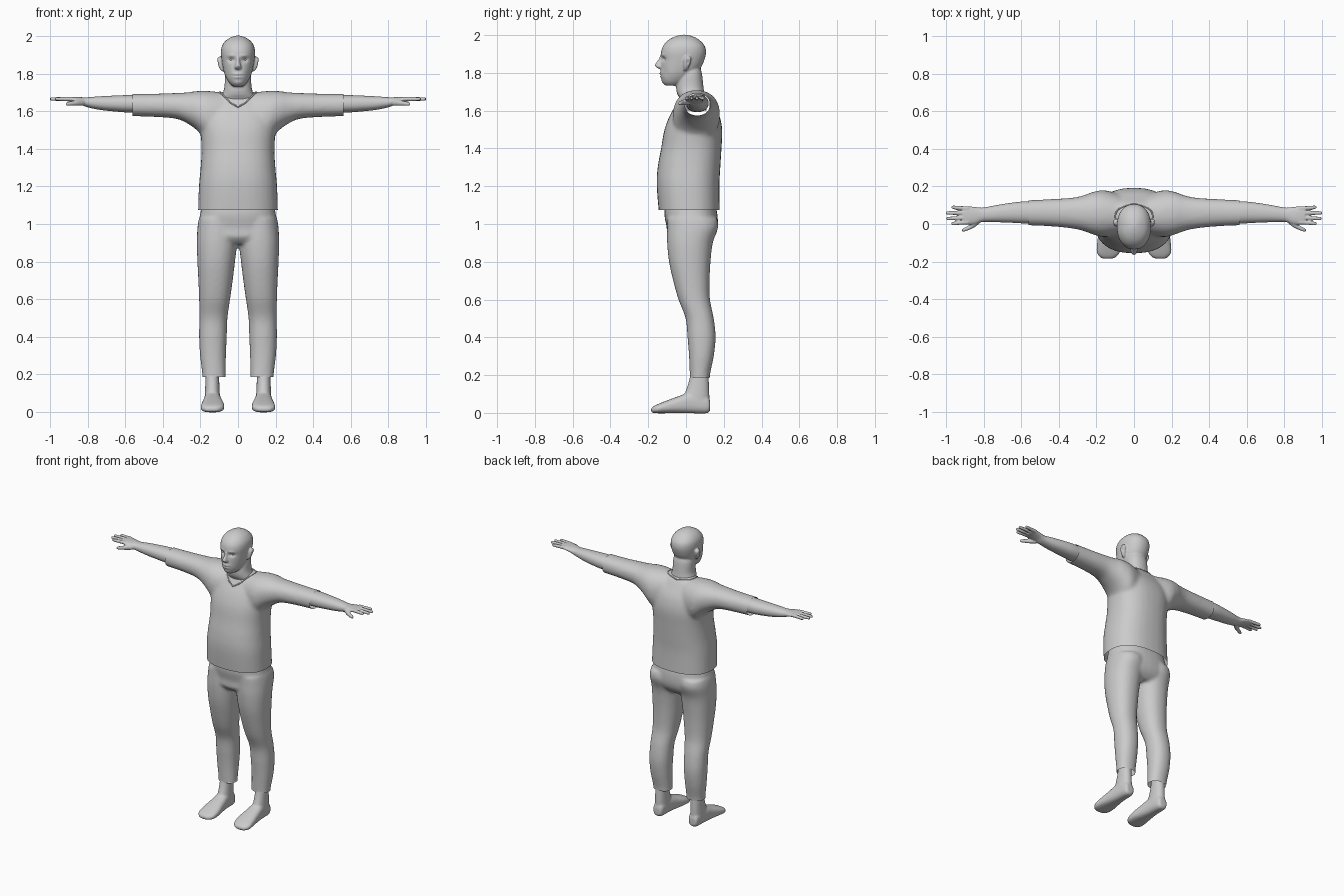
import bpy, bmesh
from math import sin, cos, pi, exp, copysign
from mathutils import Vector
from mathutils.bvhtree import BVHTree

# which coordinates a ring's (position, a, b) map to
ORDER = {'X': (0, 1, 2), 'Y': (1, 0, 2), 'Z': (2, 0, 1)}


def catmull(rows, steps=4):
    """Smoothly interpolate a list of number tuples."""
    out = []
    for i in range(len(rows) - 1):
        p = [rows[max(0, min(len(rows) - 1, i + k))] for k in (-1, 0, 1, 2)]
        for s in range(steps):
            t = s / steps
            out.append([0.5 * (2 * b + (c - a) * t + (2 * a - 5 * b + 4 * c - d) * t * t
                               + (3 * b - a - 3 * c + d) * t ** 3) for a, b, c, d in zip(*p)])
    return out + [list(rows[-1])]


def loft(bm, axis, rings, side=1, power=2.2, n=32):
    """Closed tube through rounded sections (position, a0, a1, b0, b1)."""
    loops = []
    for t, a0, a1, b0, b1 in catmull(rings):
        loop = []
        for k in range(n):
            c, s = cos(2 * pi * k / n), sin(2 * pi * k / n)
            u = copysign(abs(c) ** (2 / power), c)
            v = copysign(abs(s) ** (2 / power), s)
            co = [0, 0, 0]
            for i, val in zip(ORDER[axis], (t, (a0 + a1) / 2 + u * (a1 - a0) / 2,
                                            (b0 + b1) / 2 + v * (b1 - b0) / 2)):
                co[i] = val
            co[0] *= side
            loop.append(bm.verts.new(co))
        loops.append(loop)
    faces = [bm.faces.new(loops[0]), bm.faces.new(loops[-1])]
    for p, q in zip(loops, loops[1:]):
        for k in range(n):
            faces.append(bm.faces.new((p[k], p[(k + 1) % n], q[(k + 1) % n], q[k])))
    bmesh.ops.recalc_face_normals(bm, faces=faces)


def fuse(name, bm, voxel, smooth, cuts=(), pushes=()):
    """Merge overlapping lofts into one skin, sculpt it, trim open ends."""
    me = bpy.data.meshes.new(name)
    bm.to_mesh(me)
    ob = bpy.data.objects.new(name, me)
    bpy.context.collection.objects.link(ob)
    r = ob.modifiers.new("fuse", 'REMESH')
    r.mode, r.voxel_size = 'VOXEL', voxel
    s = ob.modifiers.new("soften", 'SMOOTH')
    s.factor, s.iterations = 0.5, smooth
    dg = bpy.context.evaluated_depsgraph_get()
    baked = bpy.data.meshes.new_from_object(ob.evaluated_get(dg))
    ob.modifiers.clear()
    bm.clear()
    bm.from_mesh(baked)
    for v in bm.verts:
        move = Vector()
        for centre, size, offset in pushes:
            d = sum(((a - b) / c) ** 2 for a, b, c in zip(v.co, centre, size))
            if d < 9:
                move += Vector(offset) * exp(-d)
        v.co += move
    for co, no in cuts:
        bmesh.ops.bisect_plane(bm, geom=bm.verts[:] + bm.edges[:] + bm.faces[:],
                               plane_co=co, plane_no=no, clear_outer=True)
    for f in bm.faces:
        f.smooth = True
    bm.to_mesh(baked)
    ob.data = baked
    baked.name = name
    bm.free()
    return ob


def upright(rows):
    """Sections centred on x: (z, half width, y0, y1)."""
    return [(z, -w, w, y0, y1) for z, w, y0, y1 in rows]


# shirt: torso and two sleeves, open at hem and cuffs
bm = bmesh.new()
loft(bm, 'Z', upright([(1.02, .214, -.14, .18), (1.2, .208, -.155, .177), (1.3, .199, -.15, .182),
                       (1.4, .194, -.132, .188), (1.5, .2, -.114, .192), (1.58, .2, -.083, .175),
                       (1.64, .18, -.047, .142), (1.69, .11, -.02, .11), (1.705, .07, .0, .09)]),
     power=2.4)
for s in (1, -1):
    loft(bm, 'X', [(.08, -.06, .16, 1.42, 1.70), (.16, -.07, .18, 1.44, 1.708),
                   (.22, -.055, .17, 1.50, 1.707), (.27, -.037, .152, 1.535, 1.70),
                   (.33, -.024, .14, 1.56, 1.697), (.45, -.012, .132, 1.57, 1.693),
                   (.61, -.006, .125, 1.575, 1.692)], s)
shirt = fuse("shirt", bm, .011, 8, [((0, 0, 1.075), (0, 0, -1)), ((.56, 0, 0), (1, 0, 0)),
                                    ((-.56, 0, 0), (-1, 0, 0))])

# collar: thin rolled edge laid on the shirt
tree = BVHTree.FromPolygons([v.co for v in shirt.data.vertices],
                            [p.vertices for p in shirt.data.polygons])
half = catmull([(0, -.07, 1.63), (.05, -.05, 1.66), (.095, .01, 1.71), (.085, .08, 1.71),
                (0, .12, 1.7)], 6)
pts = half + [(-x, y, z) for x, y, z in half[-2:0:-1]]
cu = bpy.data.curves.new("collar", 'CURVE')
cu.dimensions, cu.bevel_depth, cu.bevel_resolution = '3D', .004, 2
sp = cu.splines.new('POLY')
sp.points.add(len(pts) - 1)
sp.use_cyclic_u = True
for p, co in zip(sp.points, pts):
    p.co = (*tree.find_nearest(Vector(co))[0], 1)
bpy.context.collection.objects.link(bpy.data.objects.new("collar", cu))

# trousers: pelvis and two legs, open at the ankles
bm = bmesh.new()
loft(bm, 'Z', upright([(1.16, .18, -.10, .14), (1.06, .2, -.115, .165), (.98, .212, -.102, .168),
                       (.93, .212, -.1, .15), (.895, .17, -.07, .115)]), power=2.4)
for s in (1, -1):
    loft(bm, 'Z', [(1.03, .0, .208, -.1, .165), (.98, .0, .216, -.1, .17), (.9, .004, .219, -.1, .142),
                   (.8, .016, .216, -.09, .13), (.7, .028, .211, -.068, .125),
                   (.6, .042, .207, -.04, .127), (.5, .056, .206, -.002, .147),
                   (.4, .06, .207, .008, .157), (.3, .064, .202, .016, .147),
                   (.2, .066, .19, .02, .127), (.13, .066, .188, .02, .125)], s)
fuse("trousers", bm, .01, 5, [((0, 0, .185), (0, 0, -1)), ((0, 0, 1.12), (0, 0, 1))])

for s, tag in ((1, "left"), (-1, "right")):
    # ankle and shoe
    bm = bmesh.new()
    loft(bm, 'Z', [(.27, .1, .17, .035, .115), (.18, .1, .173, .018, .12), (.12, .098, .175, .0, .123),
                   (.05, .094, .178, -.03, .125)], s)
    loft(bm, 'Y', [(.128, .115, .16, .015, .06), (.11, .1, .172, -.002, .09), (.03, .092, .18, -.002, .11),
                   (-.04, .082, .188, -.002, .088), (-.1, .073, .196, -.002, .066),
                   (-.15, .076, .198, -.002, .046), (-.175, .095, .182, .0, .033),
                   (-.185, .115, .165, .006, .022)], s, power=2.6)
    fuse(tag + "_foot", bm, .006, 5)

    # forearm, palm, fingers and thumb
    bm = bmesh.new()
    loft(bm, 'X', [(.47, .0, .117, 1.592, 1.686), (.58, .003, .12, 1.593, 1.686),
                   (.66, .007, .112, 1.599, 1.683), (.74, .01, .099, 1.608, 1.679),
                   (.805, .011, .087, 1.622, 1.674), (.84, .0, .09, 1.637, 1.675),
                   (.88, -.004, .094, 1.648, 1.677), (.91, .0, .095, 1.653, 1.676)], s)
    for y0, y1, tip in ((.009, .002, .972), (.034, .029, .998), (.059, .059, 1.001), (.083, .089, .972)):
        loft(bm, 'X', [(x, y - r, y + r, 1.665 - r, 1.665 + r) for x, y, r in
                       ((.88, y0, .011), (.93, y0 * .6 + y1 * .4, .0105), (tip - .01, y1, .009),
                        (tip, y1, .005))], s, n=16)
    loft(bm, 'X', [(x, y - r, y + r, z - r, z + r) for x, y, z, r in
                   ((.82, .018, 1.645, .014), (.85, -.002, 1.645, .016), (.88, -.02, 1.642, .0125),
                    (.905, -.031, 1.639, .01), (.915, -.034, 1.638, .005))], s, n=16)
    fuse(tag + "_arm", bm, .004, 3)

# head: skull and jaw, neck, nose, ears
bm = bmesh.new()
loft(bm, 'Z', upright([(1.732, .026, -.108, -.03), (1.752, .048, -.124, .0), (1.79, .069, -.135, .05),
                       (1.83, .08, -.133, .08), (1.87, .087, -.131, .098), (1.91, .091, -.132, .106),
                       (1.945, .086, -.12, .098), (1.975, .066, -.092, .07), (1.994, .036, -.055, .035),
                       (2.002, .01, -.02, .0)]))
loft(bm, 'Z', upright([(1.6, .09, -.02, .11), (1.66, .1, -.032, .105), (1.69, .084, -.047, .098),
                       (1.73, .072, -.052, .092), (1.8, .068, -.04, .084), (1.84, .05, -.02, .07)]))
loft(bm, 'Z', upright([(1.892, .009, -.137, -.1), (1.865, .011, -.15, -.1), (1.843, .016, -.166, -.1),
                       (1.831, .02, -.16, -.1), (1.822, .013, -.145, -.1)]), n=16)
for s in (1, -1):
    loft(bm, 'Z', [(1.812, .075, .088, -.012, .004), (1.83, .075, .1, -.014, .014),
                   (1.86, .08, .111, -.013, .027), (1.878, .08, .112, -.008, .028),
                   (1.89, .085, .103, .0, .018)], s, n=16)
pushes = [((0, -.136, 1.797), (.024, .04, .007), (0, -.005, 0)),
          ((0, -.136, 1.781), (.02, .04, .007), (0, -.005, 0)),
          ((0, -.136, 1.789), (.028, .04, .003), (0, .005, 0)),
          ((0, -.12, 1.75), (.022, .04, .012), (0, -.004, 0))]
for s in (1, -1):
    pushes += [((s * .035, -.12, 1.873), (.018, .03, .011), (0, .013, 0)),
               ((s * .036, -.125, 1.896), (.022, .03, .007), (0, -.004, 0)),
               ((s * .05, -.105, 1.8), (.018, .03, .022), (0, .004, 0)),
               ((s * .106, .01, 1.86), (.012, .01, .016), (-s * .008, 0, 0))]
fuse("head", bm, .005, 5, pushes=pushes)

# eyes
for s, tag in ((1, "left"), (-1, "right")):
    bm = bmesh.new()
    bmesh.ops.create_uvsphere(bm, u_segments=24, v_segments=12, radius=.0125)
    for f in bm.faces:
        f.smooth = True
    me = bpy.data.meshes.new(tag + "_eye")
    bm.to_mesh(me)
    bm.free()
    eye = bpy.data.objects.new(tag + "_eye", me)
    eye.location = (s * .035, -.1, 1.873)
    bpy.context.collection.objects.link(eye)
